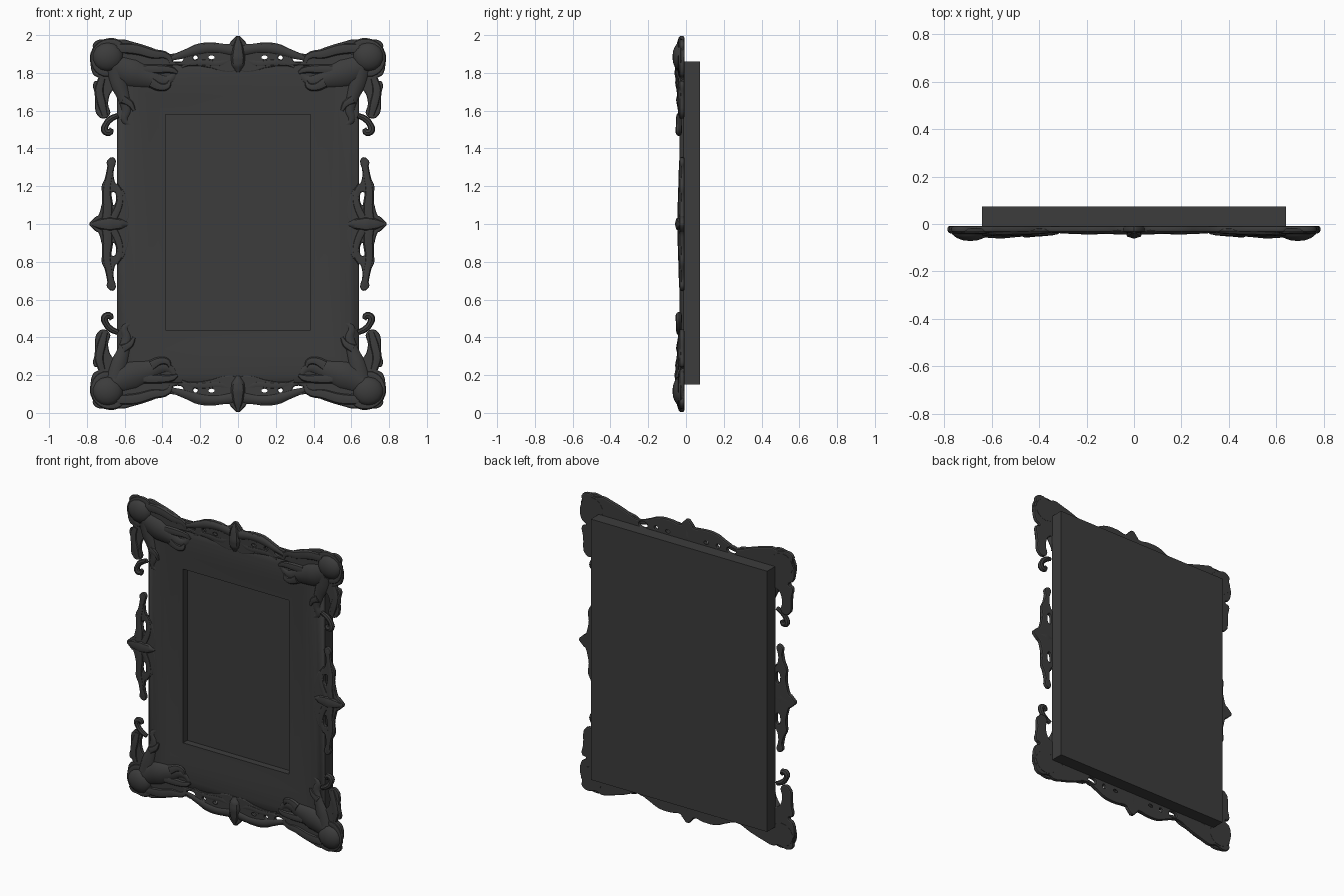
import bpy, bmesh, math

dark = bpy.data.materials.new("dark_grey")
dark.diffuse_color = (0.045, 0.045, 0.045, 1)
# Ornaments are drawn in a local plane: u = x, v = z - 1, w = toward the viewer
CENTRE = (0, 0, 1.0)


def finish(name, mesh, mirror=""):
    ob = bpy.data.objects.new(name, mesh)
    bpy.context.collection.objects.link(ob)
    mesh.materials.clear()
    mesh.materials.append(dark)
    if mirror:
        ob.location = CENTRE
        ob.rotation_euler = (math.pi / 2, 0, 0)
        m = ob.modifiers.new("Mirror", "MIRROR")
        m.use_axis = ("x" in mirror, "v" in mirror, False)
        m.use_mirror_merge = False
    bpy.ops.object.select_all(action="DESELECT")
    ob.select_set(True)
    bpy.context.view_layer.objects.active = ob
    bpy.ops.object.shade_smooth_by_angle(angle=math.radians(40))
    return ob


def curve_mesh(cu):
    tmp = bpy.data.objects.new("tmp", cu)
    bpy.context.collection.objects.link(tmp)
    dg = bpy.context.evaluated_depsgraph_get()
    me = bpy.data.meshes.new_from_object(tmp.evaluated_get(dg))
    bpy.data.objects.remove(tmp)
    return me


def add_spline(cu, pts, cyclic):
    sp = cu.splines.new("BEZIER")
    sp.bezier_points.add(len(pts) - 1)
    sp.use_cyclic_u = cyclic
    sp.resolution_u = 4
    for bp, p in zip(sp.bezier_points, pts):
        bp.co = (p[0], p[1], p[3] if len(p) > 3 else 0)
        bp.radius = p[2] if len(p) > 2 else 1
        bp.handle_left_type = bp.handle_right_type = "AUTO"


def plate(name, outline, holes, mirror):
    """Pierced flat ornament with rounded rim."""
    cu = bpy.data.curves.new(name, "CURVE")
    cu.dimensions = "2D"
    cu.fill_mode = "BOTH"
    cu.extrude, cu.bevel_depth, cu.bevel_resolution = 0.005, 0.008, 1
    cu.offset = -0.008
    add_spline(cu, outline, True)
    for u, v, a, b in holes:
        add_spline(cu, [(u - a, v), (u, v - b), (u + a, v), (u, v + b)], True)
    me = curve_mesh(cu)
    for vert in me.vertices:
        vert.co.z += 0.022
    return finish(name, me, mirror)


def scroll(name, pts, mirror="xv", w=0.03, flat=0.6):
    """Tapered, flattened leaf stem; points are (u, v, radius)."""
    cu = bpy.data.curves.new(name, "CURVE")
    cu.dimensions = "3D"
    cu.bevel_depth, cu.bevel_resolution = 1.0, 2
    cu.use_fill_caps = True
    add_spline(cu, pts, False)
    me = curve_mesh(cu)
    for vert in me.vertices:
        vert.co.z = max(vert.co.z * flat + w, 0.008)
    return finish(name, me, mirror)


def boss(name, u, v, ru, rv, h, mirror, w=0.025, tilt=0):
    bm = bmesh.new()
    bmesh.ops.create_uvsphere(bm, u_segments=14, v_segments=8, radius=1)
    c, s = math.cos(tilt), math.sin(tilt)
    for q in bm.verts:
        x, y, z = q.co.x * ru, q.co.y * rv, q.co.z * h
        q.co = (u + x * c - y * s, v + x * s + y * c, max(z + w, 0.008))
    me = bpy.data.meshes.new(name)
    bm.to_mesh(me)
    bm.free()
    return finish(name, me, mirror)


# Frame body: concentric rectangles (t = 0 outer edge, t = 1 opening; y)
profile = [(0, 0.073), (0, -0.012), (0.05, -0.027), (0.2, -0.034), (0.45, -0.034),
           (0.65, -0.028), (0.85, -0.022), (1, -0.02), (1, 0.024)]
bm = bmesh.new()
rings = []
for t, y in profile:
    hx, hz = 0.64 + (0.385 - 0.64) * t, 0.855 + (0.57 - 0.855) * t
    cz = 1.005 + 0.005 * t
    rings.append([bm.verts.new((sx * hx, y, cz + sz * hz))
                  for sx, sz in ((-1, -1), (1, -1), (1, 1), (-1, 1))])
for a, b in zip(rings, rings[1:]):
    for i in range(4):
        bm.faces.new((a[i], a[(i + 1) % 4], b[(i + 1) % 4], b[i]))
bm.faces.new(rings[0])
bm.faces.new(rings[-1])
bmesh.ops.recalc_face_normals(bm, faces=bm.faces)
me = bpy.data.meshes.new("frame_body")
bm.to_mesh(me)
bm.free()
finish("frame_body", me)

# Pierced corner and top ornament, one quadrant mirrored to four
plate("corner_plate",
      [(-0.01, 0.995), (0.02, 0.975), (0.05, 0.952), (0.12, 0.96), (0.21, 0.955), (0.28, 0.925),
       (0.36, 0.90), (0.46, 0.935), (0.56, 0.965), (0.62, 0.978), (0.66, 0.965), (0.73, 0.977),
       (0.768, 0.95), (0.765, 0.92), (0.78, 0.86), (0.765, 0.79), (0.735, 0.765), (0.763, 0.752),
       (0.757, 0.685), (0.732, 0.563), (0.68, 0.575), (0.688, 0.64), (0.66, 0.71), (0.62, 0.72),
       (0.58, 0.78), (0.45, 0.83), (0.2, 0.835), (-0.01, 0.82)],
      [(0.32, 0.876, 0.032, 0.02), (0.14, 0.882, 0.025, 0.018), (0.225, 0.88, 0.012, 0.012)], "xv")
# Side ornament, mirrored left/right and up/down
plate("side_plate",
      [(0.785, -0.008), (0.765, 0.022), (0.74, 0.045), (0.725, 0.09), (0.716, 0.14), (0.722, 0.2), (0.70, 0.25),
       (0.688, 0.29), (0.693, 0.335), (0.655, 0.35), (0.66, 0.27), (0.645, 0.21), (0.60, 0.17),
       (0.60, -0.01)], [(0.66, 0.135, 0.014, 0.035)], "xv")

# Corner shells and their rims
boss("corner_shell", 0.69, 0.885, 0.085, 0.08, 0.047, "xv")
scroll("shell_rim", [(0.60, 0.90, 0.015), (0.63, 0.95, 0.022), (0.70, 0.96, 0.02), (0.752, 0.92, 0.02),
                     (0.76, 0.85, 0.02), (0.71, 0.80, 0.022), (0.64, 0.81, 0.015)])

# Acanthus leaves running from the corner along the frame
scroll("leaf_inner", [(0.66, 0.84, 0.06), (0.56, 0.80, 0.075), (0.47, 0.775, 0.055),
                      (0.40, 0.755, 0.035), (0.35, 0.775, 0.02), (0.335, 0.81, 0.012)], flat=0.42)
scroll("leaf_inner_tip", [(0.46, 0.75, 0.03), (0.41, 0.725, 0.022), (0.375, 0.73, 0.018),
                          (0.36, 0.755, 0.008)], w=0.04)
scroll("leaf_inner_lobe", [(0.50, 0.82, 0.025), (0.42, 0.82, 0.025), (0.35, 0.815, 0.018),
                           (0.32, 0.80, 0.008)], w=0.038)
scroll("leaf_side", [(0.65, 0.82, 0.05), (0.63, 0.74, 0.045), (0.605, 0.67, 0.033),
                     (0.59, 0.60, 0.025), (0.60, 0.55, 0.018), (0.57, 0.525, 0.008)], flat=0.5)
scroll("leaf_side_tip", [(0.61, 0.66, 0.025), (0.57, 0.635, 0.018), (0.55, 0.60, 0.008)], w=0.038)
scroll("side_stem", [(0.72, 0.77, 0.02), (0.735, 0.71, 0.026), (0.722, 0.64, 0.026),
                     (0.705, 0.575, 0.018)])
scroll("side_curl", [(0.635, 0.575, 0.014), (0.675, 0.555, 0.017), (0.70, 0.525, 0.017),
                     (0.705, 0.495, 0.02), (0.68, 0.485, 0.018), (0.668, 0.505, 0.012)], w=0.038, flat=0.9)

# Relief along the top and bottom rails
scroll("rail_leaf_outer", [(0.64, 0.93, 0.03), (0.54, 0.925, 0.032), (0.45, 0.90, 0.028),
                           (0.37, 0.885, 0.018), (0.355, 0.855, 0.012)])
scroll("rail_leaf_inner", [(0.03, 0.92, 0.03), (0.11, 0.93, 0.025), (0.20, 0.925, 0.028),
                           (0.28, 0.90, 0.022), (0.36, 0.875, 0.012)], flat=0.5)
scroll("rail_stem", [(0.04, 0.87, 0.012), (0.10, 0.85, 0.018), (0.18, 0.855, 0.02),
                     (0.26, 0.85, 0.014), (0.30, 0.83, 0.006)], w=0.028)
scroll("centre_drop", [(0, 0.99, 0.008), (0, 0.94, 0.028), (0, 0.88, 0.04), (0, 0.84, 0.034),
                       (0, 0.805, 0.01)], "v", w=0.032, flat=0.75)

# Relief on the side ornaments
scroll("side_leaf", [(0.70, 0.0, 0.03), (0.69, 0.08, 0.03), (0.695, 0.18, 0.024),
                     (0.68, 0.26, 0.02), (0.672, 0.33, 0.017), (0.672, 0.345, 0.01)], flat=0.6, w=0.027)
scroll("side_leaf_inner", [(0.66, 0.03, 0.025), (0.63, 0.10, 0.022), (0.625, 0.16, 0.018),
                           (0.65, 0.21, 0.014)], w=0.028)
scroll("side_point", [(0.78, 0, 0.008), (0.735, 0, 0.03), (0.68, 0, 0.042), (0.62, 0, 0.03),
                      (0.58, 0, 0.008)], "x", w=0.03, flat=0.7)
